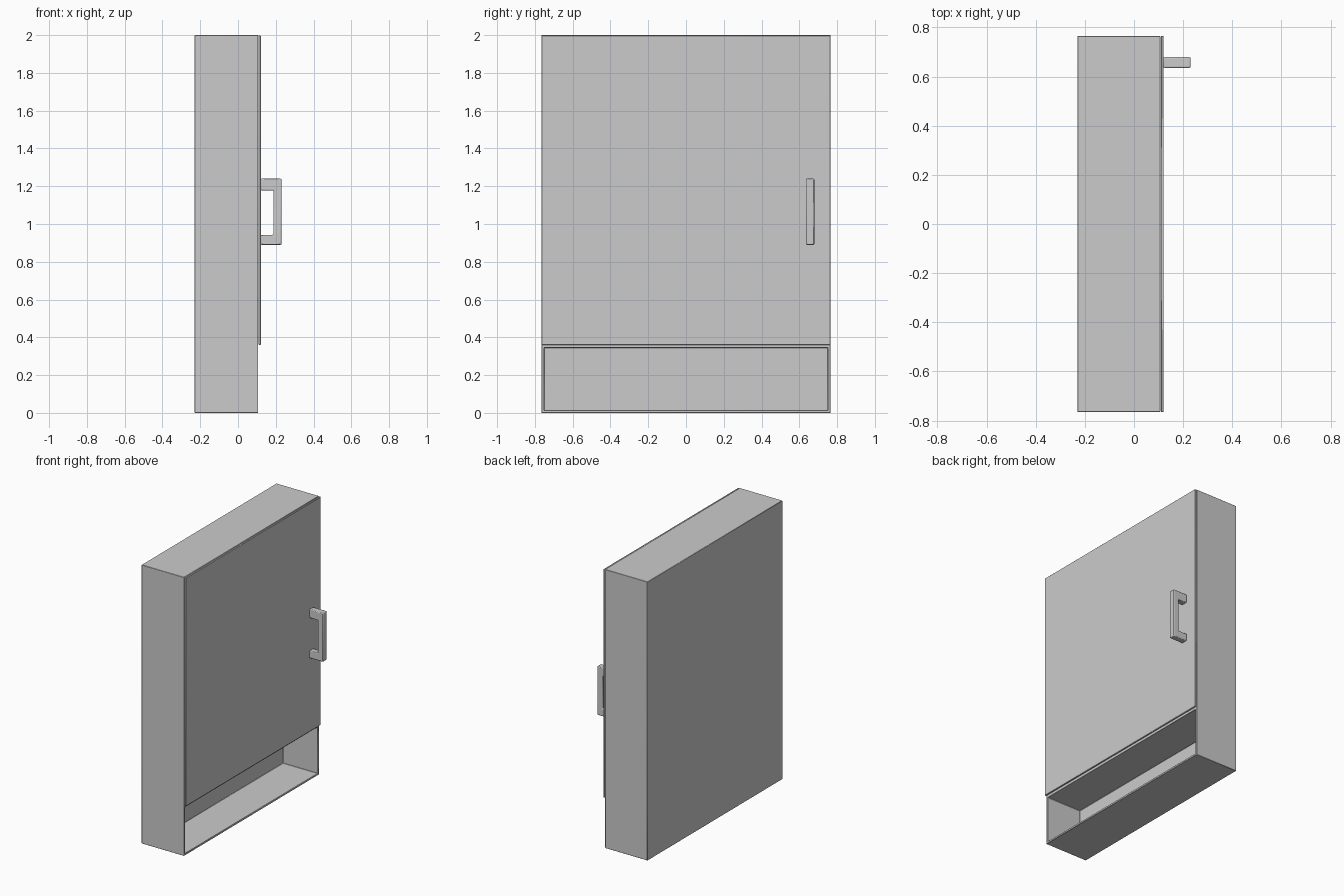
import bpy, bmesh
from mathutils import Vector

if "Cube" in bpy.data.objects:
    bpy.data.objects.remove(bpy.data.objects["Cube"])


def finish(name, bm, bevel, segments=1):
    bmesh.ops.recalc_face_normals(bm, faces=bm.faces)
    mesh = bpy.data.meshes.new(name)
    bm.to_mesh(mesh)
    bm.free()
    obj = bpy.data.objects.new(name, mesh)
    bpy.context.collection.objects.link(obj)
    mod = obj.modifiers.new("soft_edges", 'BEVEL')
    mod.width, mod.segments, mod.limit_method = bevel, segments, 'ANGLE'
    bpy.ops.object.select_all(action='DESELECT')
    obj.select_set(True)
    bpy.context.view_layer.objects.active = obj
    bpy.ops.object.shade_smooth_by_angle()
    return obj


def box(lo, hi):
    bm = bmesh.new()
    bmesh.ops.create_cube(bm, size=1)
    lo, hi = Vector(lo), Vector(hi)
    for v in bm.verts:
        v.co = (lo + hi) / 2 + v.co * (hi - lo)
    return bm


HALF_W = 0.765
BACK, FRONT = -0.23, 0.107
SHELF = 0.36       # underside of the door
WALL = 0.02

# Carcass: one box with an upper cupboard and a lower open niche sunk into it
bm = box((BACK, -HALF_W, 0), (FRONT, HALF_W, 2))
bmesh.ops.bisect_plane(bm, geom=bm.verts[:] + bm.edges[:] + bm.faces[:],
                       plane_co=(0, 0, SHELF), plane_no=(0, 0, 1))
bm.normal_update()
openings = [f for f in bm.faces if f.normal.x > 0.9]
bmesh.ops.inset_individual(bm, faces=openings, thickness=WALL)
bmesh.ops.inset_individual(bm, faces=openings, thickness=0, depth=-0.275)
finish("cabinet_body", bm, 0.002)

# Door: thin slab standing just proud of the carcass
finish("door", box((0.109, -HALF_W, SHELF), (0.121, HALF_W, 1.998)), 0.002)

# Handle: U-shaped profile extruded sideways
profile = [(0.12, 0.89), (0.23, 0.89), (0.23, 1.24), (0.12, 1.24),
           (0.12, 1.178), (0.187, 1.178), (0.187, 0.943), (0.12, 0.943)]
bm = bmesh.new()
face = bm.faces.new([bm.verts.new((x, 0.635, z)) for x, z in profile])
ext = bmesh.ops.extrude_face_region(bm, geom=[face])
bmesh.ops.translate(bm, vec=(0, 0.044, 0),
                    verts=[g for g in ext["geom"] if isinstance(g, bmesh.types.BMVert)])
finish("door_handle", bm, 0.005, 2)
